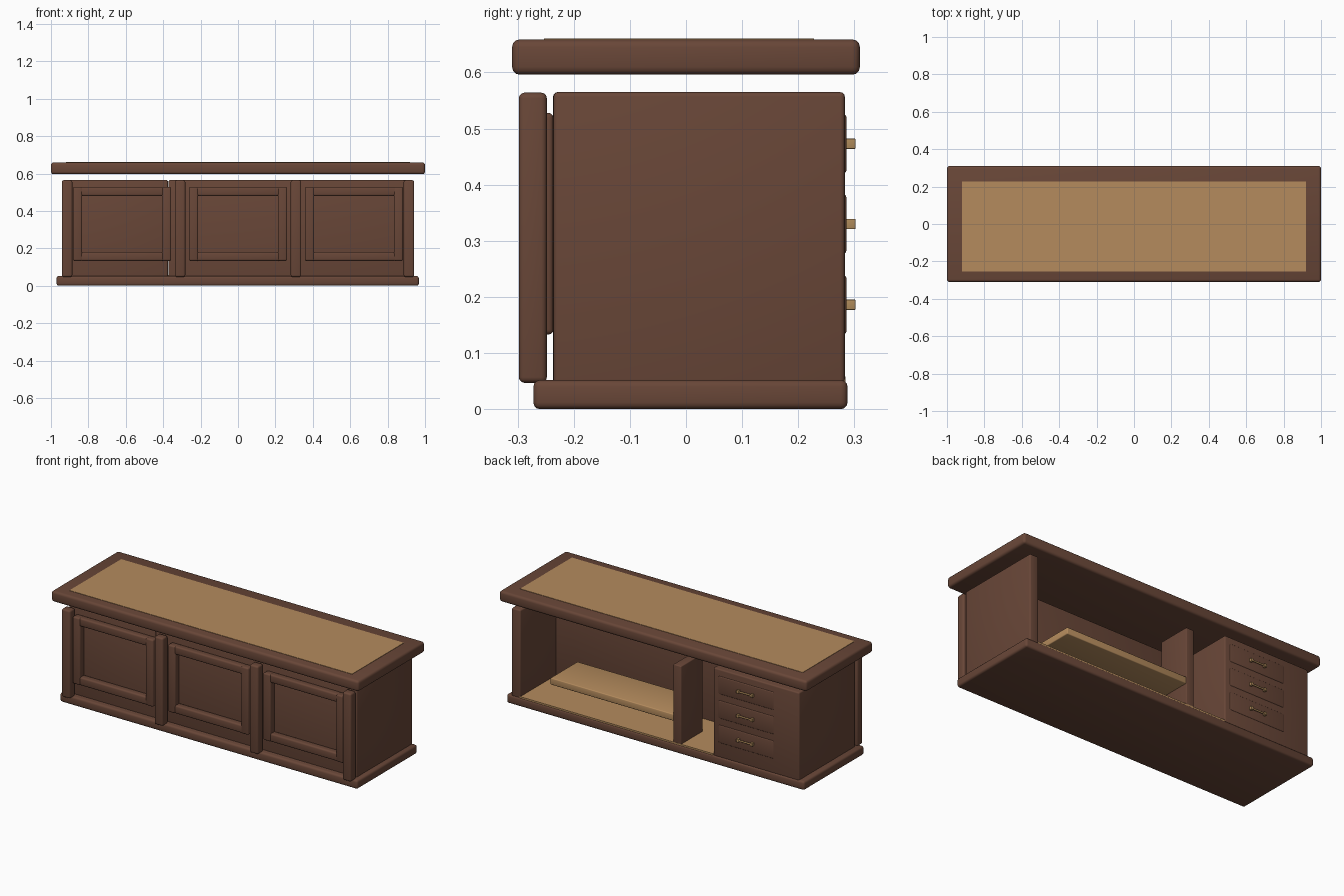
import bpy, bmesh, math

if "Cube" in bpy.data.objects:
    bpy.data.objects.remove(bpy.data.objects["Cube"])


def material(name, rgb):
    m = bpy.data.materials.new(name)
    m.diffuse_color = (*rgb, 1)
    m.use_nodes = True
    m.node_tree.nodes["Principled BSDF"].inputs["Base Color"].default_value = m.diffuse_color
    return m


WOOD = material("dark_wood", (0.14, 0.062, 0.039))
TAN = material("tan_surface", (0.46, 0.26, 0.11))
BRASS = material("brass", (0.42, 0.25, 0.10))


def finish(name, bm, mat):
    me = bpy.data.meshes.new(name)
    bm.to_mesh(me)
    bm.free()
    me.materials.append(mat)
    ob = bpy.data.objects.new(name, me)
    bpy.context.collection.objects.link(ob)
    for o in bpy.context.selected_objects:
        o.select_set(False)
    ob.select_set(True)
    bpy.context.view_layer.objects.active = ob
    bpy.ops.object.shade_smooth_by_angle(angle=math.radians(35))
    return ob


def box(name, x, y, z, mat=WOOD, bevel=0.01):
    """Rounded box given by its (min, max) along each axis."""
    bm = bmesh.new()
    bmesh.ops.create_cube(bm, size=1)
    for v in bm.verts:
        for i, (a, b) in enumerate((x, y, z)):
            v.co[i] = a if v.co[i] < 0 else b
    if bevel:
        bmesh.ops.bevel(bm, geom=bm.edges[:], offset=bevel, segments=3,
                        profile=0.5, affect='EDGES')
    return finish(name, bm, mat)


def rod_x(name, x, y, z, r, mat):
    """Round bar along x."""
    bm = bmesh.new()
    bmesh.ops.create_cone(bm, cap_ends=True, segments=16, radius1=r, radius2=r,
                          depth=x[1] - x[0])
    for v in bm.verts:
        a, b, c = v.co
        v.co = (c + sum(x) / 2, b + y, -a + z)
    return finish(name, bm, mat)


# Table top with inlaid writing surface
box("table_top", (-1, 1), (-0.31, 0.31), (0.596, 0.659), bevel=0.014)
box("top_inlay", (-0.92, 0.92), (-0.253, 0.228), (0.652, 0.661), TAN, 0)

# Plinth and floor of the open compartment
box("base", (-0.97, 0.967), (-0.272, 0.288), (0, 0.052), bevel=0.012)
box("floor_panel", (-0.375, 0.885), (-0.06, 0.284), (0.045, 0.058), TAN, 0)

# Carcass: drawer block, front slab, right side
box("drawer_block", (-0.935, -0.375), (-0.237, 0.283), (0.045, 0.565), bevel=0.008)
box("front_slab", (-0.371, 0.89), (-0.237, -0.05), (0.045, 0.565), bevel=0.008)
box("right_side", (0.88, 0.938), (-0.236, 0.283), (0.045, 0.565), bevel=0.008)

# Open compartment: divider and shelf
box("divider", (-0.167, -0.115), (0.08, 0.283), (0.05, 0.515), bevel=0.005)
box("shelf", (-0.118, 0.686), (0.03, 0.282), (0.18, 0.22), TAN, 0.005)

# Front posts
for i, x in enumerate((-0.914, -0.31, 0.31, 0.914)):
    box(f"front_post_{i + 1}", (x - 0.028, x + 0.028), (-0.298, -0.248),
        (0.047, 0.564))

# Raised frames on the three front panels
for i, x in enumerate((-0.62, 0, 0.62)):
    for side in (-1, 1):
        c = x + side * 0.238
        box(f"frame_{i + 1}_stile", (c - 0.025, c + 0.025), (-0.28, -0.236),
            (0.133, 0.528), bevel=0.009)
    for z in (0.133, 0.48):
        box(f"frame_{i + 1}_rail", (x - 0.225, x + 0.225), (-0.277, -0.236),
            (z, z + 0.048), bevel=0.009)

# Drawers with bar handles
for i, z in enumerate((0.186, 0.33, 0.473)):
    box(f"drawer_{i + 1}", (-0.77, -0.41), (0.268, 0.286), (z - 0.053, z + 0.053),
        bevel=0.006)
    rod_x(f"handle_bar_{i + 1}", (-0.64, -0.54), 0.295, z, 0.005, BRASS)
    for x in (-0.635, -0.545):
        box(f"handle_post_{i + 1}", (x - 0.007, x + 0.007), (0.284, 0.302),
            (z - 0.009, z + 0.009), BRASS, 0.001)
